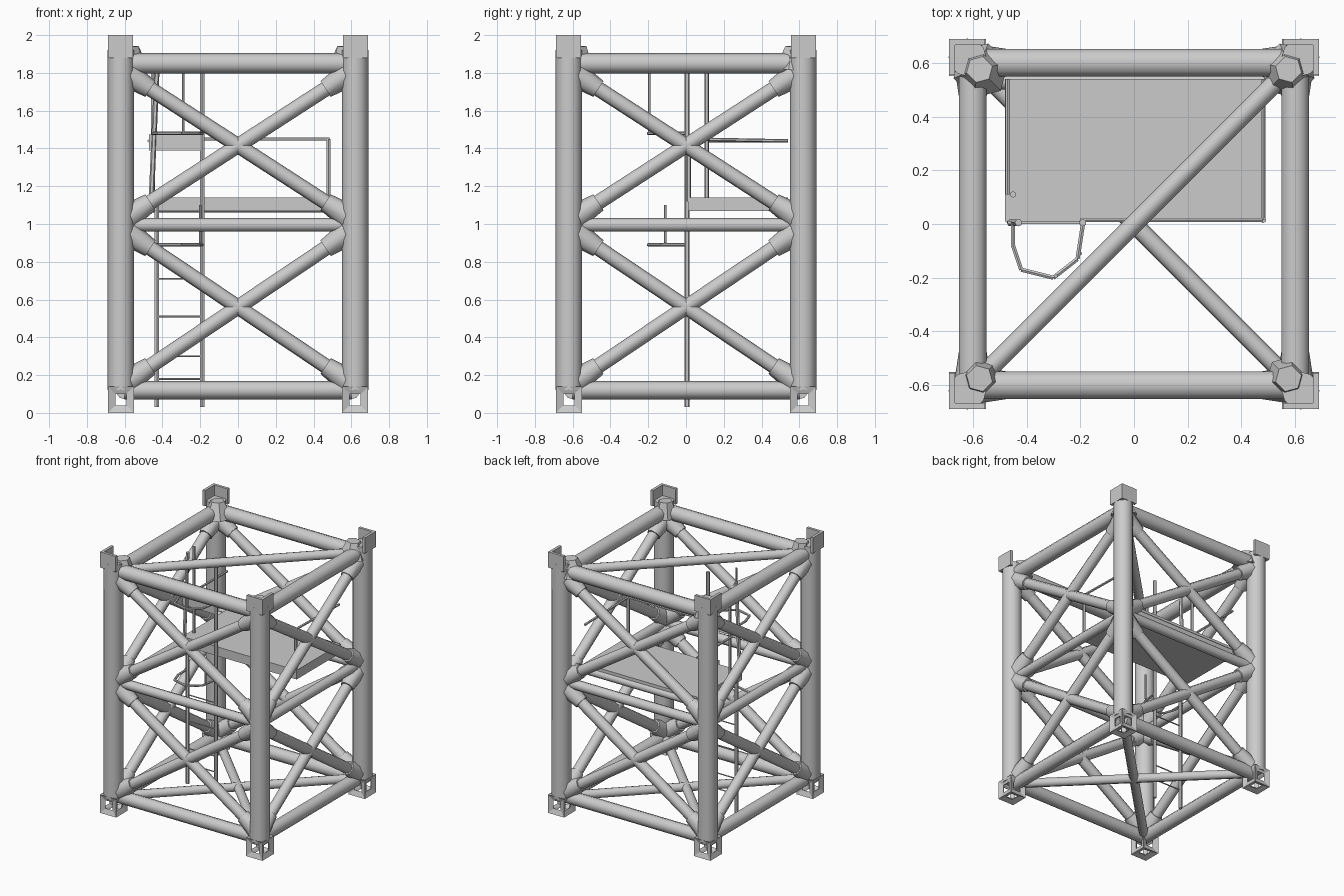
import bpy
import bmesh
from math import radians
from mathutils import Vector, Matrix

if "Cube" in bpy.data.objects:
    bpy.data.objects.remove(bpy.data.objects["Cube"])

grey = bpy.data.materials.new("light_grey_steel")
grey.use_nodes = True
grey.diffuse_color = (0.6, 0.6, 0.6, 1)
grey.node_tree.nodes["Principled BSDF"].inputs["Base Color"].default_value = (0.6, 0.6, 0.6, 1)


def finish(name, bm, smooth=True):
    bmesh.ops.recalc_face_normals(bm, faces=bm.faces)
    mesh = bpy.data.meshes.new(name)
    bm.to_mesh(mesh)
    bm.free()
    mesh.materials.append(grey)
    ob = bpy.data.objects.new(name, mesh)
    bpy.context.scene.collection.objects.link(ob)
    if smooth:
        bpy.ops.object.select_all(action="DESELECT")
        bpy.context.view_layer.objects.active = ob
        ob.select_set(True)
        bpy.ops.object.shade_smooth_by_angle(angle=radians(50))
    return ob


def add_tube(bm, a, b, r1, r2=None, sides=8):
    a, b = Vector(a), Vector(b)
    d = b - a
    m = Matrix.Translation((a + b) / 2) @ d.to_track_quat("Z", "Y").to_matrix().to_4x4()
    bmesh.ops.create_cone(bm, cap_ends=True, segments=sides, radius1=r1,
                          radius2=r1 if r2 is None else r2, depth=d.length, matrix=m)


def add_box(bm, lo, hi):
    lo, hi = Vector(lo), Vector(hi)
    m = Matrix.Translation((lo + hi) / 2) @ Matrix.Diagonal((*(hi - lo), 1))
    bmesh.ops.create_cube(bm, size=1, matrix=m)


def tubes(name, segments, r, sides=8):
    bm = bmesh.new()
    for a, b in segments:
        add_tube(bm, a, b, r, sides=sides)
    return finish(name, bm)


C = 0.62    # corner post centre
F = 0.60    # plane of the side frames
corners = [(-1, -1, "front_right"), (1, -1, "front_left"),
           (1, 1, "back_left"), (-1, 1, "back_right")]

for sx, sy, label in corners:
    # Corner post with an angle-plate socket on top
    bm = bmesh.new()
    add_tube(bm, (sx * C, sy * C, 0.12), (sx * C, sy * C, 1.92), 0.07, sides=12)
    finish(label + "_post", bm)
    bm = bmesh.new()
    for along in (0, 1):
        lo, hi = [0.555, 0.555, 1.88], [0.688, 0.688, 2.0]
        lo[along] = 0.667
        add_box(bm, lo, hi)
    bmesh.ops.scale(bm, vec=(sx, sy, 1), verts=bm.verts)
    finish(label + "_top_socket", bm, False)

    # Open box foot
    bm = bmesh.new()
    add_box(bm, (sx * C - 0.069, sy * C - 0.069, 0), (sx * C + 0.069, sy * C + 0.069, 0.14))
    foot = finish(label + "_foot", bm, False)
    wire = foot.modifiers.new("frame", "WIREFRAME")
    wire.thickness = 0.05
    wire.offset = -1

    # Sloping node block under the socket, larger at the back
    bm = bmesh.new()
    add_tube(bm, (sx * 0.57, sy * 0.57, 1.82), (sx * 0.575, sy * 0.575, 1.94),
             0.105 if sy > 0 else 0.08, 0.05, 6)
    finish(label + "_top_node", bm)

# Four side frames: three beams and two crossed bays each
sides = [("front", lambda u, z: (u, -F, z)), ("back", lambda u, z: (u, F, z)),
         ("right", lambda u, z: (-F, u, z)), ("left", lambda u, z: (F, u, z))]
for label, at in sides:
    for level, z, r in (("bottom", 0.12, 0.048), ("middle", 0.995, 0.036), ("top", 1.85, 0.054)):
        tubes(f"{label}_{level}_beam", [(at(-0.6, z), at(0.6, z))], r, 10)
    for bay, low, high in (("lower", 0.17, 0.95), ("upper", 1.04, 1.79)):
        bm = bmesh.new()
        for s in (-1, 1):
            a, b = Vector(at(-0.58 * s, low)), Vector(at(0.58 * s, high))
            add_tube(bm, a, b, 0.04)
            # Flared welded ends
            add_tube(bm, a, a.lerp(b, 0.1), 0.068, 0.05)
            add_tube(bm, b, b.lerp(a, 0.1), 0.068, 0.05)
        finish(f"{label}_{bay}_cross_braces", bm)

# Horizontal diagonals
tubes("top_diagonal", [((-0.59, -0.59, 1.85), (0.59, 0.59, 1.85))], 0.035)
tubes("bottom_diagonals", [((-0.59, -0.59, 0.12), (0.59, 0.59, 0.12)),
                           ((0.59, -0.59, 0.12), (-0.59, 0.59, 0.12))], 0.034)

# Work platform with a rear bearer to the side frames
bm = bmesh.new()
add_box(bm, (-0.48, 0.01, 1.07), (0.49, 0.54, 1.14))
finish("platform", bm, False)
tubes("platform_bearer", [((-0.58, 0.53, 1.09), (0.58, 0.53, 1.09))], 0.03)

# Platform guard rails
rail = [(-0.2, 0.015, 1.45), (0.48, 0.015, 1.45), (0.48, 0.54, 1.44)]
tubes("guard_rail", list(zip(rail, rail[1:])), 0.009, 6)
tubes("guard_posts", [((x, y, 1.12), (x, y, top)) for x, y, top in
                      ((0.48, 0.015, 1.45), (-0.45, 0.11, 1.8))], 0.012, 6)
tubes("right_guard_rail", [((-0.47, 0.11, 1.44), (-0.47, 0.54, 1.44))], 0.009, 6)

# Ladder
tubes("ladder_rails", [((-0.19, 0.005, 0.03), (-0.19, 0.005, 1.82)),
                       ((-0.43, 0.005, 0.03), (-0.43, 0.005, 1.1)),
                       ((-0.46, 0.005, 1.1), (-0.43, 0.005, 1.8))], 0.014, 6)
tubes("ladder_rungs", [((-0.43, 0.005, z), (-0.19, 0.005, z))
                       for z in (0.18, 0.3, 0.51, 0.71)], 0.005, 6)

# Ladder gate panel
bm = bmesh.new()
add_box(bm, (-0.47, 0, 1.39), (-0.19, 0.012, 1.475))
finish("ladder_gate_panel", bm, False)

# Ladder safety hoops and straps
hoop = [(-0.45, 0), (-0.45, -0.08), (-0.42, -0.17), (-0.30, -0.20), (-0.21, -0.13), (-0.19, 0)]
for label, z in (("lower", 0.89), ("upper", 1.48)):
    path = [(x, y, z) for x, y in hoop]
    tubes(label + "_ladder_hoop", list(zip(path, path[1:])), 0.009, 6)
tubes("hoop_straps", [((-0.29, -0.195, 1.48), (-0.29, -0.195, 1.8)),
                      ((-0.2, -0.11, 0.9), (-0.2, -0.11, 1.1))], 0.007, 6)
